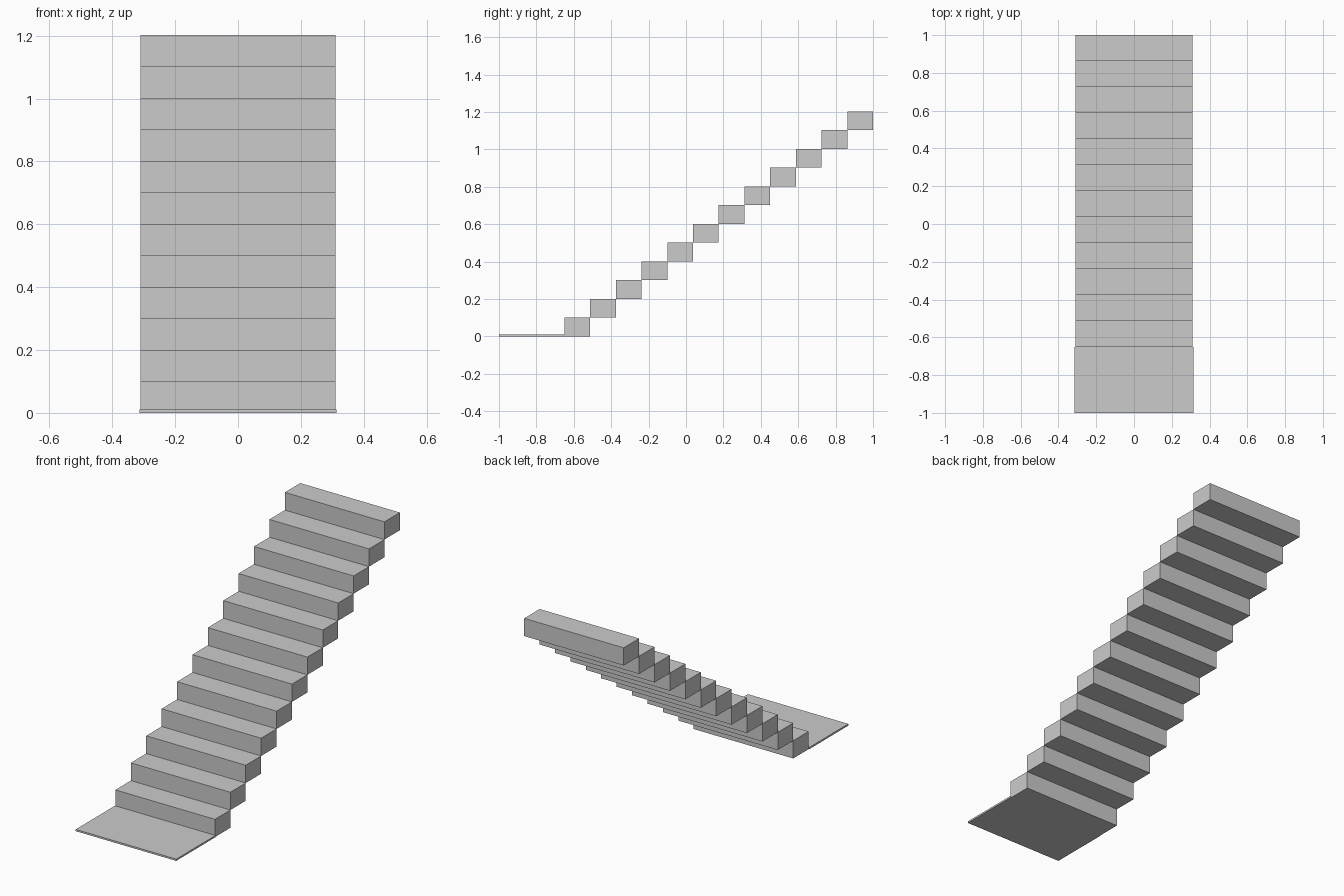
import bpy

if "Cube" in bpy.data.objects:
    bpy.data.objects.remove(bpy.data.objects["Cube"])

STEPS = 12
WIDTH = 0.622
RISE = 1.203 / STEPS
Y_START, Y_END = -0.65, 1.0
RUN = (Y_END - Y_START) / STEPS


def box(name, width, y0, y1, z0, z1):
    bpy.ops.mesh.primitive_cube_add(size=1, location=(0, (y0 + y1) / 2, (z0 + z1) / 2))
    ob = bpy.context.object
    ob.name = name
    ob.scale = (width, y1 - y0, z1 - z0)
    bpy.ops.object.transform_apply(location=False, rotation=False, scale=True)
    return ob


# thin landing plate, slightly wider than the stairs
box("landing_plate", 0.628, -1.0, Y_START, 0, 0.01)

# solid step blocks climbing towards the back, meeting edge to edge
for i in range(STEPS):
    y = Y_START + i * RUN
    box(f"step_{i + 1:02d}", WIDTH, y, y + RUN, i * RISE, (i + 1) * RISE)
